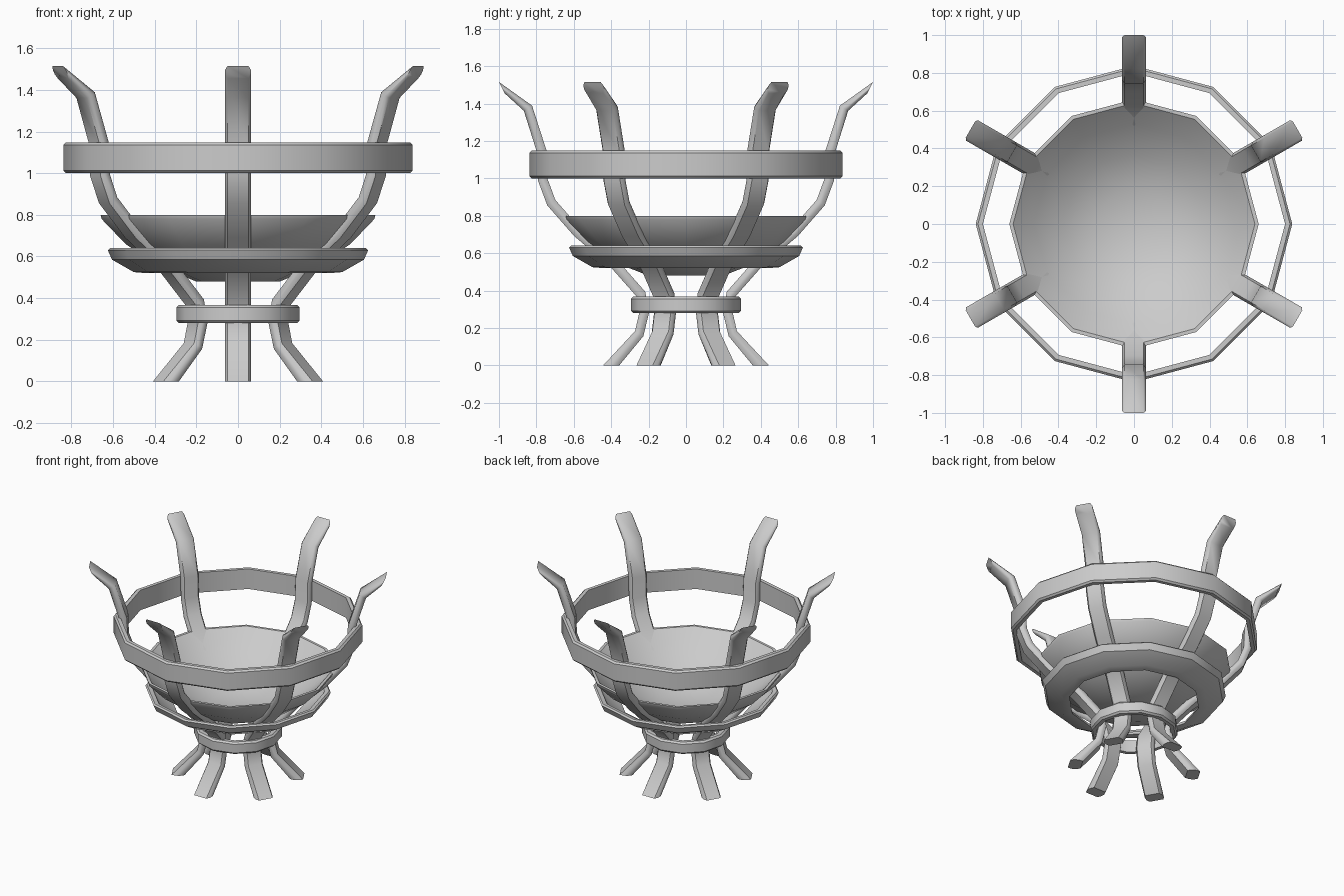
import bpy, bmesh
from math import sin, cos, pi, hypot, radians

if "Cube" in bpy.data.objects:
    bpy.data.objects.remove(bpy.data.objects["Cube"])


def finish(name, bm, angle=35):
    bmesh.ops.recalc_face_normals(bm, faces=bm.faces)
    me = bpy.data.meshes.new(name)
    bm.to_mesh(me)
    bm.free()
    ob = bpy.data.objects.new(name, me)
    bpy.context.collection.objects.link(ob)
    bpy.ops.object.select_all(action='DESELECT')
    ob.select_set(True)
    bpy.context.view_layer.objects.active = ob
    bpy.ops.object.shade_smooth_by_angle(angle=radians(angle))
    return ob


def lathe(name, profile, sides=12):
    """Revolve a closed (r, z) profile; points on the axis are merged."""
    bm = bmesh.new()
    rows = [[bm.verts.new((r * cos(2 * pi * i / sides), r * sin(2 * pi * i / sides), z))
             for r, z in profile] for i in range(sides)]
    n = len(profile)
    for i in range(sides):
        a, b = rows[i], rows[(i + 1) % sides]
        for j in range(n):
            k = (j + 1) % n
            if profile[j][0] == 0 and profile[k][0] == 0:
                continue
            bm.faces.new((a[j], b[j], b[k], a[k]))
    bmesh.ops.remove_doubles(bm, verts=bm.verts, dist=1e-5)
    return finish(name, bm)


def band(name, r0, r1, z0, z1, c=0.012):
    lathe(name, [(r0, z0), (r1 - c, z0), (r1, z0 + c), (r1, z1 - c), (r1 - c, z1), (r0, z1)])


# Hoops
band("upper_hoop", 0.80, 0.838, 1.0, 1.148)
band("neck_hoop", 0.255, 0.295, 0.28, 0.368)
lathe("middle_hoop", [(0.44, 0.52), (0.50, 0.525), (0.605, 0.585), (0.625, 0.63),
                      (0.615, 0.64), (0.585, 0.635), (0.56, 0.60), (0.45, 0.545)])

# Fire bowl
lathe("fire_bowl", [(0, 0.48), (0.20, 0.48), (0.38, 0.55), (0.54, 0.66), (0.655, 0.78),
                    (0.66, 0.80), (0.64, 0.80), (0.53, 0.70), (0.37, 0.59), (0.19, 0.52), (0, 0.51)])

# Legs: curved flat bars swept along an (r, z) path
PATH = [(0.40, 0), (0.25, 0.17), (0.222, 0.29), (0.24, 0.38), (0.39, 0.55), (0.58, 0.71),
        (0.72, 0.87), (0.765, 0.99), (0.77, 1.14), (0.845, 1.375), (0.985, 1.485)]
HALF_W, HALF_T, CH = 0.0625, 0.026, 0.35


def leg(name, ang):
    bm = bmesh.new()
    sect = [(-1, -CH), (-0.8, -1), (0.8, -1), (1, -CH), (1, CH), (0.8, 1), (-0.8, 1), (-1, CH)]
    rings = []
    for i, (r, z) in enumerate(PATH):
        if i == 0:
            nr, nz = 0.043, 0            # level foot
        elif i == len(PATH) - 1:
            nr, nz = -0.015, -0.03       # pointed tip
        else:
            tr, tz = PATH[i + 1][0] - PATH[i - 1][0], PATH[i + 1][1] - PATH[i - 1][1]
            m = HALF_T / hypot(tr, tz)
            nr, nz = tz * m, -tr * m
        ring = []
        for u, v in sect:
            rr, w = r + nr * v, HALF_W * u
            ring.append(bm.verts.new((rr * cos(ang) - w * sin(ang),
                                      rr * sin(ang) + w * cos(ang), z + nz * v)))
        rings.append(ring)
    for a, b in zip(rings, rings[1:]):
        for j in range(8):
            k = (j + 1) % 8
            bm.faces.new((a[j], a[k], b[k], b[j]))
    bm.faces.new(rings[0])
    bm.faces.new(rings[-1])
    finish(name, bm, 50)


for i in range(6):
    leg(f"leg_{i + 1}", pi / 6 + i * pi / 3)
